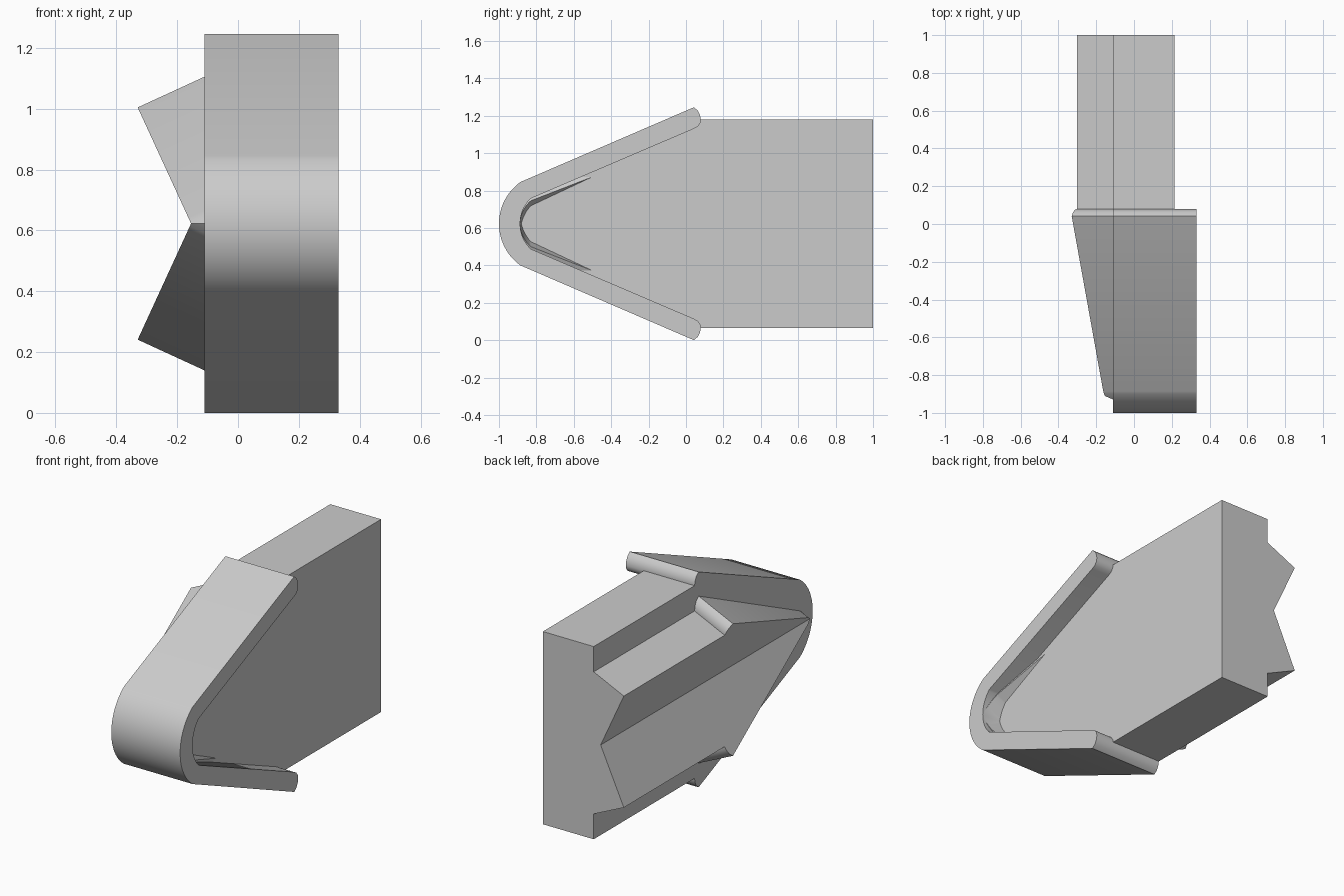
import bpy, bmesh
from math import radians, asin, cos, sin
from mathutils import Matrix, Vector

if "Cube" in bpy.data.objects:
    bpy.data.objects.remove(bpy.data.objects["Cube"])

MID = 0.6225           # height of the symmetry plane
PIVOT = Vector((0.33, 0, 0))
TILT = radians(-24.7)  # splay of the side pair


def arc(tip_y, end_y, end_h, n=14):
    """Nose curve from (tip_y, 0) to (end_y, end_h)."""
    d = end_y - tip_y
    r = (end_h ** 2 + d ** 2) / (2 * d)
    a = asin(end_h / r)
    return [(tip_y + r - r * cos(a * i / n), r * sin(a * i / n)) for i in range(n + 1)]


# half profiles as (y, height above the symmetry plane)
outer = arc(-1.0, -0.885, 0.223)
inner = arc(-0.887, -0.83, 0.135)
end_low = [(0.04, 0.507), (0.062, 0.519), (0.076, 0.538)]
end_mid = [(0.079, 0.557)]
end_high = [(0.075, 0.58), (0.064, 0.604), (0.042, 0.6225)]
strap_profile = inner + end_low + end_mid + end_high + outer[::-1]
body_profile = inner + end_low + end_mid + [(1.0, 0.557), (1.0, 0.0)]


def half_prism(name, profile, x0, x1, tilted):
    bm = bmesh.new()
    face = bm.faces.new([bm.verts.new((x0, y, h)) for y, h in profile])
    ext = bmesh.ops.extrude_face_region(bm, geom=[face])
    moved = [v for v in ext["geom"] if isinstance(v, bmesh.types.BMVert)]
    bmesh.ops.translate(bm, verts=moved, vec=(x1 - x0, 0, 0))
    bmesh.ops.recalc_face_normals(bm, faces=bm.faces)
    if tilted:
        # swing around the far lower edge, then trim below the symmetry plane
        rot = Matrix.Translation(PIVOT) @ Matrix.Rotation(TILT, 4, 'Y') @ Matrix.Translation(-PIVOT)
        bmesh.ops.transform(bm, matrix=rot, verts=bm.verts)
        bmesh.ops.bisect_plane(bm, geom=bm.verts[:] + bm.edges[:] + bm.faces[:], dist=1e-6,
                               plane_co=(0, 0, 0), plane_no=(0, 0, 1), clear_inner=True)
    flat = [f for f in bm.faces if all(abs(v.co.z) < 1e-5 for v in f.verts)]
    bmesh.ops.delete(bm, geom=flat, context='FACES')
    mesh = bpy.data.meshes.new(name)
    bm.to_mesh(mesh)
    bm.free()
    ob = bpy.data.objects.new(name, mesh)
    ob.location.z = MID
    bpy.context.collection.objects.link(ob)
    mirror = ob.modifiers.new("Mirror", 'MIRROR')
    mirror.use_axis = (False, False, True)
    bpy.ops.object.select_all(action='DESELECT')
    ob.select_set(True)
    bpy.context.view_layer.objects.active = ob
    bpy.ops.object.modifier_apply(modifier="Mirror")
    bpy.ops.object.shade_smooth_by_angle(angle=radians(30))


# upright pair and splayed side pair of strap and body
for prefix, tilted in (("main", False), ("side", True)):
    half_prism(prefix + "_strap", strap_profile, -0.11, 0.33, tilted)
    half_prism(prefix + "_body", body_profile, -0.11, 0.215, tilted)
